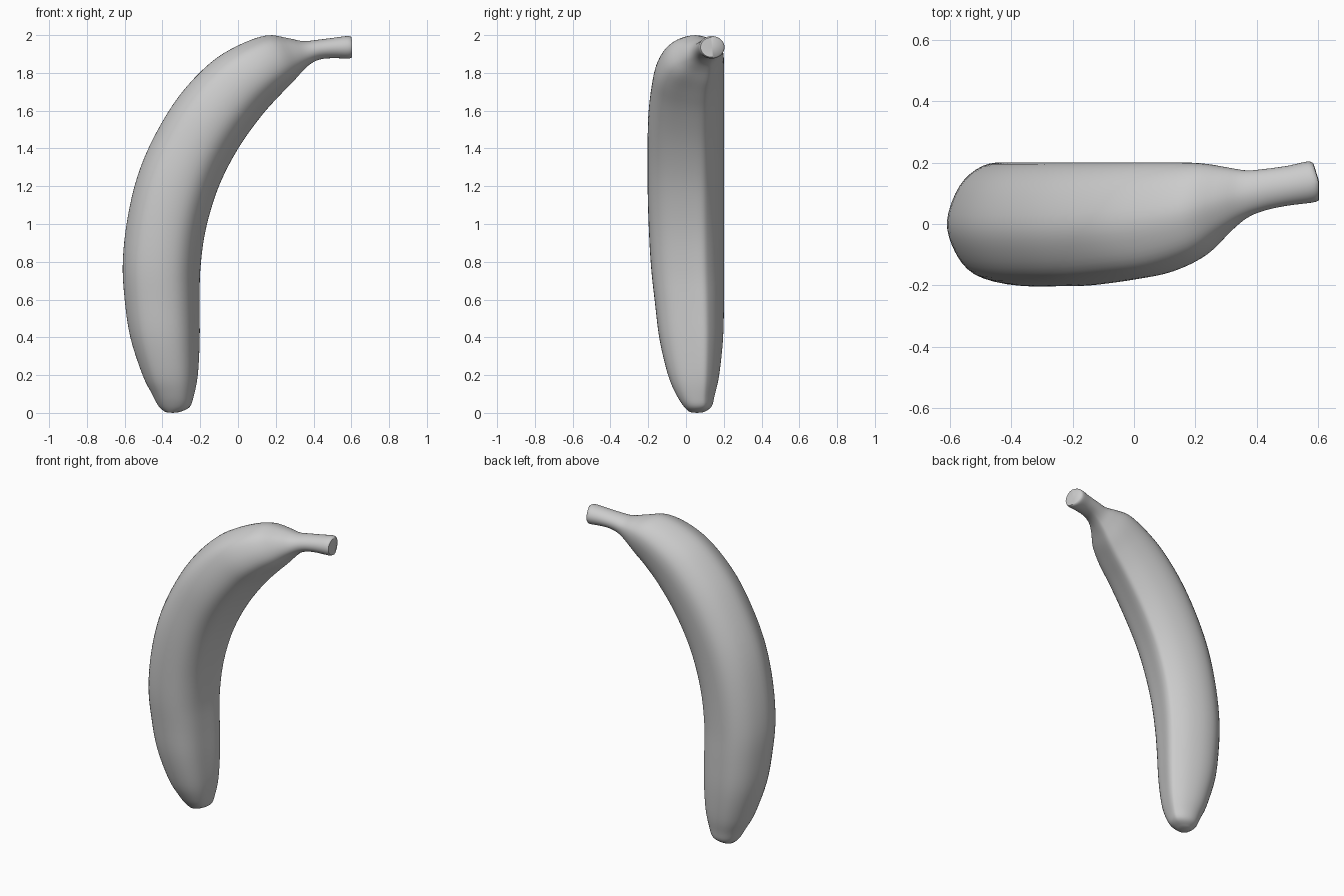
import bpy, bmesh
from mathutils import Vector

if "Cube" in bpy.data.objects:
    bpy.data.objects.remove(bpy.data.objects["Cube"])


def spline(points, steps, closed=False):
    """Catmull-Rom through points of any dimension."""
    n = len(points)
    get = (lambda i: points[i % n]) if closed else (lambda i: points[min(max(i, 0), n - 1)])
    out = []
    for i in range(n if closed else n - 1):
        a, b, c, d = get(i - 1), get(i), get(i + 1), get(i + 2)
        for s in range(steps):
            t = s / steps
            out.append([0.5 * (2 * q + (r - p) * t + (2 * p - 5 * q + 4 * r - w) * t * t
                               + (3 * q - p - 3 * r + w) * t ** 3)
                        for p, q, r, w in zip(a, b, c, d)])
    if not closed:
        out.append(list(points[-1]))
    return out


# Stations from tip to stem: outer x, z, inner x, z, y min, y max, roundness
stations = [
    (-.385, .004, -.310, .004, .020, .095, 1),
    (-.420, .035, -.255, .030, -.010, .135, .6),
    (-.455, .100, -.232, .090, -.050, .152, .3),
    (-.505, .200, -.212, .200, -.095, .175, .1),
    (-.570, .400, -.203, .380, -.140, .195, 0),
    (-.600, .600, -.203, .580, -.165, .200, 0),
    (-.610, .800, -.200, .750, -.185, .200, 0),
    (-.585, 1.03, -.177, .940, -.197, .200, 0),
    (-.530, 1.26, -.130, 1.12, -.203, .200, 0),
    (-.440, 1.47, -.070, 1.27, -.203, .200, 0),
    (-.310, 1.68, .020, 1.43, -.200, .200, 0),
    (-.150, 1.85, .130, 1.58, -.182, .200, 0),
    (.000, 1.945, .220, 1.68, -.157, .200, 0),
    (.150, 1.998, .290, 1.75, -.105, .198, .1),
    (.260, 1.985, .345, 1.81, -.030, .185, .3),
    (.345, 1.968, .390, 1.85, .020, .175, .6),
    (.420, 1.975, .440, 1.872, .045, .180, .9),
    (.500, 1.985, .505, 1.878, .060, .190, 1),
    (.580, 1.995, .584, 1.876, .070, .204, 1),
    (.602, 1.988, .604, 1.883, .077, .198, 1),
]

# Ridged cross-section: u runs outer to inner, v runs front to back
section = spline([(0, .5), (.06, .25), (.2, .07), (.45, 0), (.69, .04), (.85, .19),
                  (.94, .44), (1, .69), (.93, .81), (.75, .93), (.5, 1), (.28, .97),
                  (.1, .8)], 4, closed=True)

# Banana body and stem as one loft
bm = bmesh.new()
rings = []
for ox, oz, ix, iz, y0, y1, rnd in spline(stations, 4):
    ring = []
    for u, v in section:
        d = Vector((u - .5, v - .5))
        circle = d.normalized() * .5
        d = d.lerp(circle, min(max(rnd, 0), 1))
        u, v = d.x + .5, d.y + .5
        x, y = ox + (ix - ox) * u, y0 + (y1 - y0) * v
        if x > .5:  # slanted cut at the stem end
            x -= 3 * (x - .5) * max(0, y - .14)
        ring.append(bm.verts.new((x, y, oz + (iz - oz) * u)))
    rings.append(ring)
n = len(section)
for a, b in zip(rings, rings[1:]):
    for i in range(n):
        bm.faces.new((a[i], a[(i + 1) % n], b[(i + 1) % n], b[i]))

# End caps
for ring, offset in ((rings[0], (0, 0, -.004)), (rings[-1], (.004, 0, 0))):
    centre = sum((v.co for v in ring), Vector()) / n + Vector(offset)
    pole = bm.verts.new(centre)
    for i in range(n):
        bm.faces.new((ring[i], ring[(i + 1) % n], pole))
bmesh.ops.recalc_face_normals(bm, faces=bm.faces)

mesh = bpy.data.meshes.new("banana")
bm.to_mesh(mesh)
bm.free()
banana = bpy.data.objects.new("banana", mesh)
bpy.context.collection.objects.link(banana)
bpy.context.view_layer.objects.active = banana
banana.select_set(True)
bpy.ops.object.shade_smooth_by_angle(angle=1.0)
